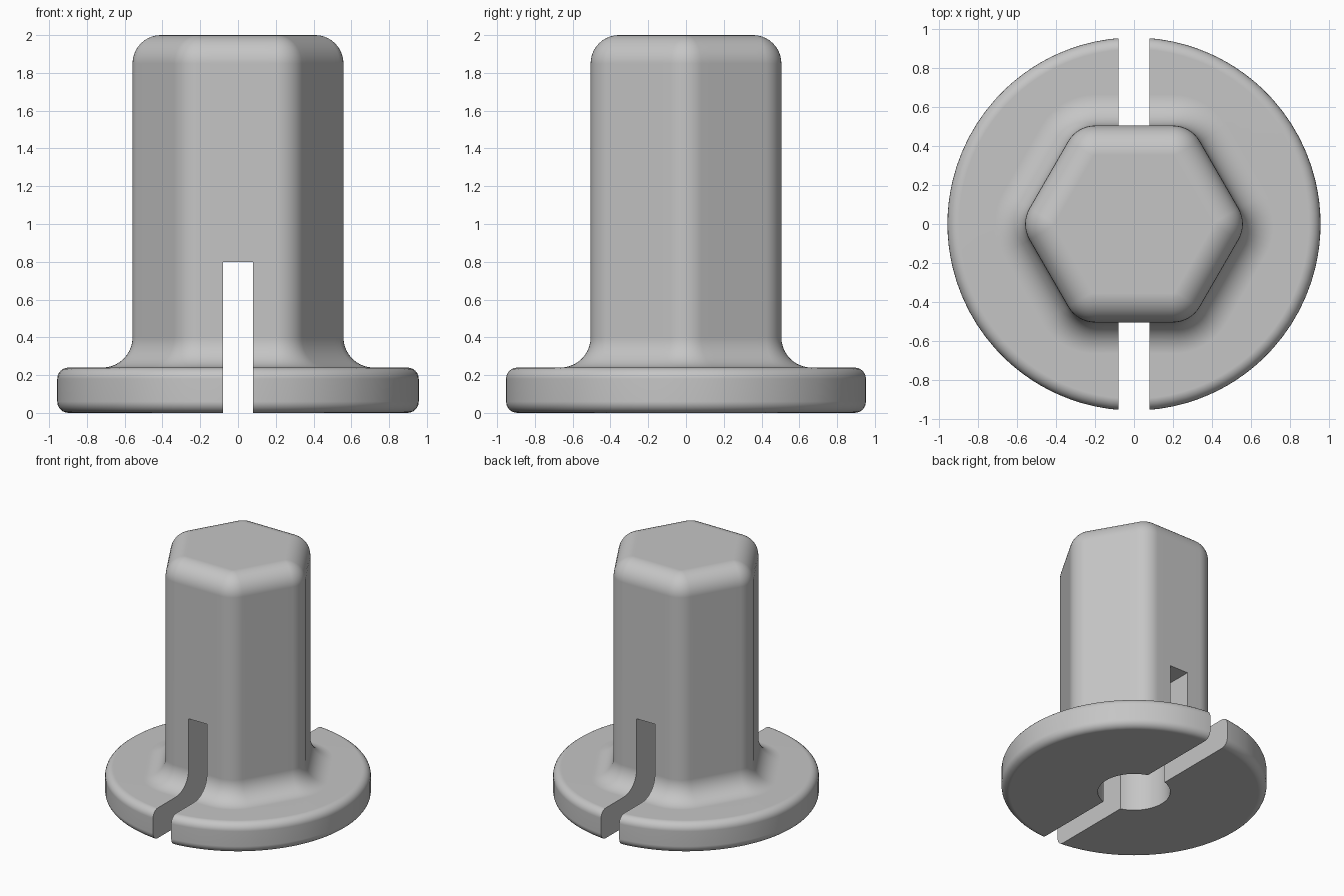
import bpy, bmesh, math
from mathutils import Vector

if "Cube" in bpy.data.objects:
    bpy.data.objects.remove(bpy.data.objects["Cube"])

APOTHEM, CORNER = 0.505, 0.16      # hexagonal stem
FLANGE_R, FLANGE_H, EDGE = 0.957, 0.24, 0.06
FOOT, CROWN, HEIGHT = 0.16, 0.15, 2.0
SLOT_W, SLOT_H, BORE_R = 0.16, 0.80, 0.262
ARC, FLAT = 8, 7                   # segments per corner and per flat side


def rounded_hex(offset, z):
    """Ring of a hexagon with rounded corners, grown outward by offset."""
    reach = (APOTHEM - CORNER) / math.cos(math.pi / 6)
    arcs = []
    for k in range(6):
        a = math.radians(60 * k)
        centre = Vector((math.cos(a), math.sin(a), 0)) * reach
        arc = []
        for i in range(ARC + 1):
            t = a + math.radians(-30 + 60 * i / ARC)
            arc.append(centre + Vector((math.cos(t), math.sin(t), 0)) * (CORNER + offset))
        arcs.append(arc)
    ring = []
    for k in range(6):
        start, end = arcs[k][-1], arcs[(k + 1) % 6][0]
        ring += arcs[k] + [start.lerp(end, i / FLAT) for i in range(1, FLAT)]
    return [Vector((p.x, p.y, z)) for p in ring]


guide = [math.atan2(p.y, p.x) for p in rounded_hex(FOOT, 0)]


def circle(radius, z):
    return [Vector((radius * math.cos(a), radius * math.sin(a), z)) for a in guide]


def quarter(steps):
    return [math.pi / 2 * i / steps for i in range(steps + 1)]


# Rings from the underside to the crown
rings = []
for t in quarter(6):                                   # lower flange edge
    rings.append(circle(FLANGE_R - EDGE * (1 - math.sin(t)), EDGE * (1 - math.cos(t))))
for t in quarter(6):                                   # upper flange edge
    rings.append(circle(FLANGE_R - EDGE * (1 - math.cos(t)), FLANGE_H - EDGE * (1 - math.sin(t))))
for t in quarter(10):                                  # concave foot fillet
    rings.append(rounded_hex(FOOT * (1 - math.sin(t)), FLANGE_H + FOOT * (1 - math.cos(t))))
for t in quarter(10):                                  # rounded crown
    rings.append(rounded_hex(-CROWN * (1 - math.cos(t)), HEIGHT - CROWN * (1 - math.sin(t))))

bm = bmesh.new()
loops = [[bm.verts.new(p) for p in ring] for ring in rings]
n = len(guide)
for low, high in zip(loops, loops[1:]):
    for i in range(n):
        j = (i + 1) % n
        bm.faces.new((low[i], low[j], high[j], high[i]))
bm.faces.new(loops[0][::-1])
bm.faces.new(loops[-1])
bmesh.ops.recalc_face_normals(bm, faces=bm.faces)
mesh = bpy.data.meshes.new("flanged_hex_stem")
bm.to_mesh(mesh)
bm.free()
body = bpy.data.objects.new("flanged_hex_stem", mesh)
bpy.context.collection.objects.link(body)

grey = bpy.data.materials.new("light grey")
grey.diffuse_color = (0.56, 0.56, 0.56, 1)
grey.use_nodes = True
grey.node_tree.nodes["Principled BSDF"].inputs["Base Color"].default_value = grey.diffuse_color
mesh.materials.append(grey)

# Cutter: bore joined with the cross slot, both ending at the same height
DEPTH = SLOT_H + 0.2
bpy.ops.mesh.primitive_cylinder_add(vertices=64, radius=BORE_R, depth=DEPTH,
                                    location=(0, 0, SLOT_H - DEPTH / 2))
bore = bpy.context.object
bore.name = "bore_cutter"
bpy.ops.mesh.primitive_cube_add(size=1, location=(0, 0, SLOT_H - DEPTH / 2))
slot = bpy.context.object
slot.name = "slot_cutter"
slot.scale = (SLOT_W, 2.4, DEPTH)

for cutter in (bore, slot):
    cutter.hide_render = True
    cutter.data.materials.append(grey)
    cut = body.modifiers.new("cut", 'BOOLEAN')
    cut.operation, cut.solver, cut.object = 'DIFFERENCE', 'EXACT', cutter

bpy.ops.object.select_all(action='DESELECT')
body.select_set(True)
bpy.context.view_layer.objects.active = body
for mod in list(body.modifiers):
    bpy.ops.object.modifier_apply(modifier=mod.name)
for cutter in (bore, slot):
    bpy.data.objects.remove(cutter)

# Smooth fillets, crisp cut edges, flat faces kept flat
bpy.ops.object.shade_smooth_by_angle(angle=math.radians(30))
weighted = body.modifiers.new("flat_normals", 'WEIGHTED_NORMAL')
weighted.keep_sharp = True
